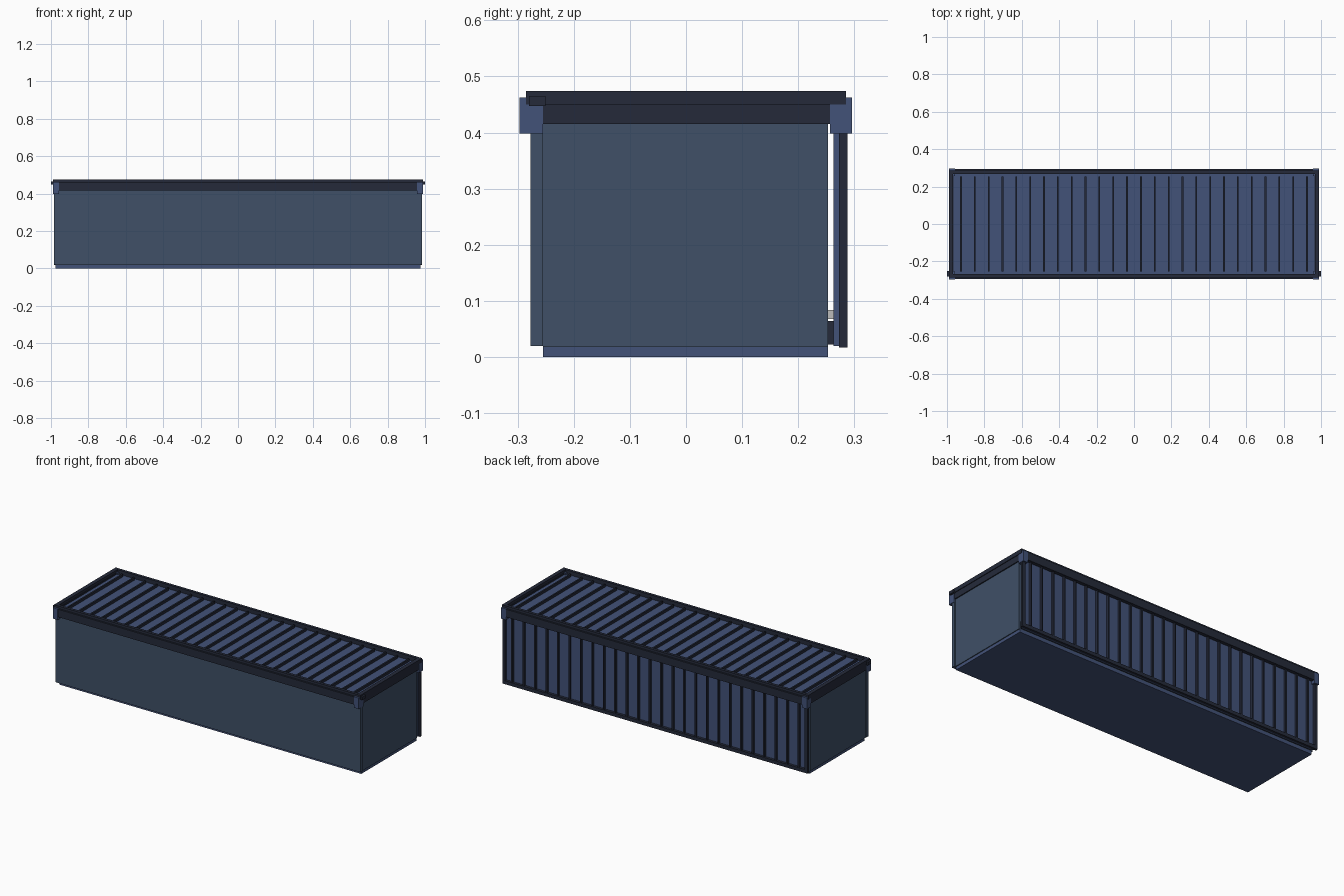
import bpy, bmesh


def material(name, rgb):
    m = bpy.data.materials.new(name)
    m.diffuse_color = (*rgb, 1)
    return m


SLATE = material("slate", (0.05, 0.08, 0.135))
BLUE = material("blue", (0.055, 0.085, 0.19))
DARK = material("dark", (0.018, 0.023, 0.042))
GREY = material("grey", (0.5, 0.5, 0.5))


def boxes(name, mat, *spans):
    """One object made of boxes, each given as x0, x1, y0, y1, z0, z1."""
    bm = bmesh.new()
    for x0, x1, y0, y1, z0, z1 in spans:
        vs = bmesh.ops.create_cube(bm, size=1)["verts"]
        bmesh.ops.scale(bm, vec=(x1 - x0, y1 - y0, z1 - z0), verts=vs)
        bmesh.ops.translate(bm, vec=((x0 + x1) / 2, (y0 + y1) / 2, (z0 + z1) / 2), verts=vs)
    mesh = bpy.data.meshes.new(name)
    bm.to_mesh(mesh)
    bm.free()
    mesh.materials.append(mat)
    ob = bpy.data.objects.new(name, mesh)
    bpy.context.collection.objects.link(ob)
    return ob


def mirror_x(ob):
    ob.modifiers.new("mirror", 'MIRROR').use_axis[0] = True


# Main body, floor plinth and front wall
boxes("body", SLATE, (-0.98, 0.98, -0.255, 0.253, 0.018, 0.44))
boxes("floor", BLUE, (-0.975, 0.975, -0.255, 0.253, 0, 0.018))
boxes("front_wall", SLATE, (-0.985, 0.985, -0.277, -0.255, 0.02, 0.42))

# Rib positions shared by the roof and the back
PITCH, RIB = 0.074, 0.009
ribs = [(i - 12.5) * PITCH for i in range(26)]

# Roof: sheet, ribs and raised rim
boxes("roof_sheet", BLUE, (-0.97, 0.97, -0.275, 0.275, 0.44, 0.45))
boxes("roof_ribs", DARK, *[(x - RIB / 2, x + RIB / 2, -0.255, 0.255, 0.45, 0.465) for x in ribs])
boxes("roof_rim", DARK,
      (-0.99, 0.99, -0.285, -0.268, 0.45, 0.474),
      (-0.99, 0.99, 0.268, 0.285, 0.45, 0.474),
      (-0.99, -0.967, -0.268, 0.268, 0.45, 0.474),
      (0.967, 0.99, -0.268, 0.268, 0.45, 0.474))

# Band under the rim
boxes("side_bands", DARK,
      (-0.965, 0.965, -0.295, -0.275, 0.415, 0.46),
      (-0.965, 0.965, 0.275, 0.295, 0.415, 0.46))
mirror_x(boxes("end_band", DARK, (0.965, 0.986, -0.255, 0.257, 0.415, 0.458)))

# Corner brackets and small end caps
mirror_x(boxes("corner_brackets", BLUE,
               (0.957, 0.988, -0.297, -0.255, 0.398, 0.462),
               (0.957, 0.988, 0.257, 0.296, 0.398, 0.462)))
mirror_x(boxes("end_cap", DARK, (0.98, 1.0, -0.28, -0.25, 0.447, 0.465)))

# Back screen: sheet, ribs and frame, standing off the body
boxes("back_sheet", BLUE, (-0.975, 0.975, 0.263, 0.273, 0.02, 0.42))
boxes("back_ribs", DARK, *[(x - RIB / 2, x + RIB / 2, 0.273, 0.286, 0.035, 0.415) for x in ribs])
boxes("back_frame", DARK,
      (-0.985, 0.985, 0.273, 0.288, 0.017, 0.037),
      (-0.985, -0.967, 0.273, 0.288, 0.037, 0.42),
      (0.967, 0.985, 0.273, 0.288, 0.037, 0.42))
boxes("back_lower_rail", DARK, (-0.97, 0.97, 0.253, 0.269, 0.022, 0.064))
boxes("back_spacer_rod", GREY, (-0.96, 0.96, 0.253, 0.263, 0.068, 0.084))
